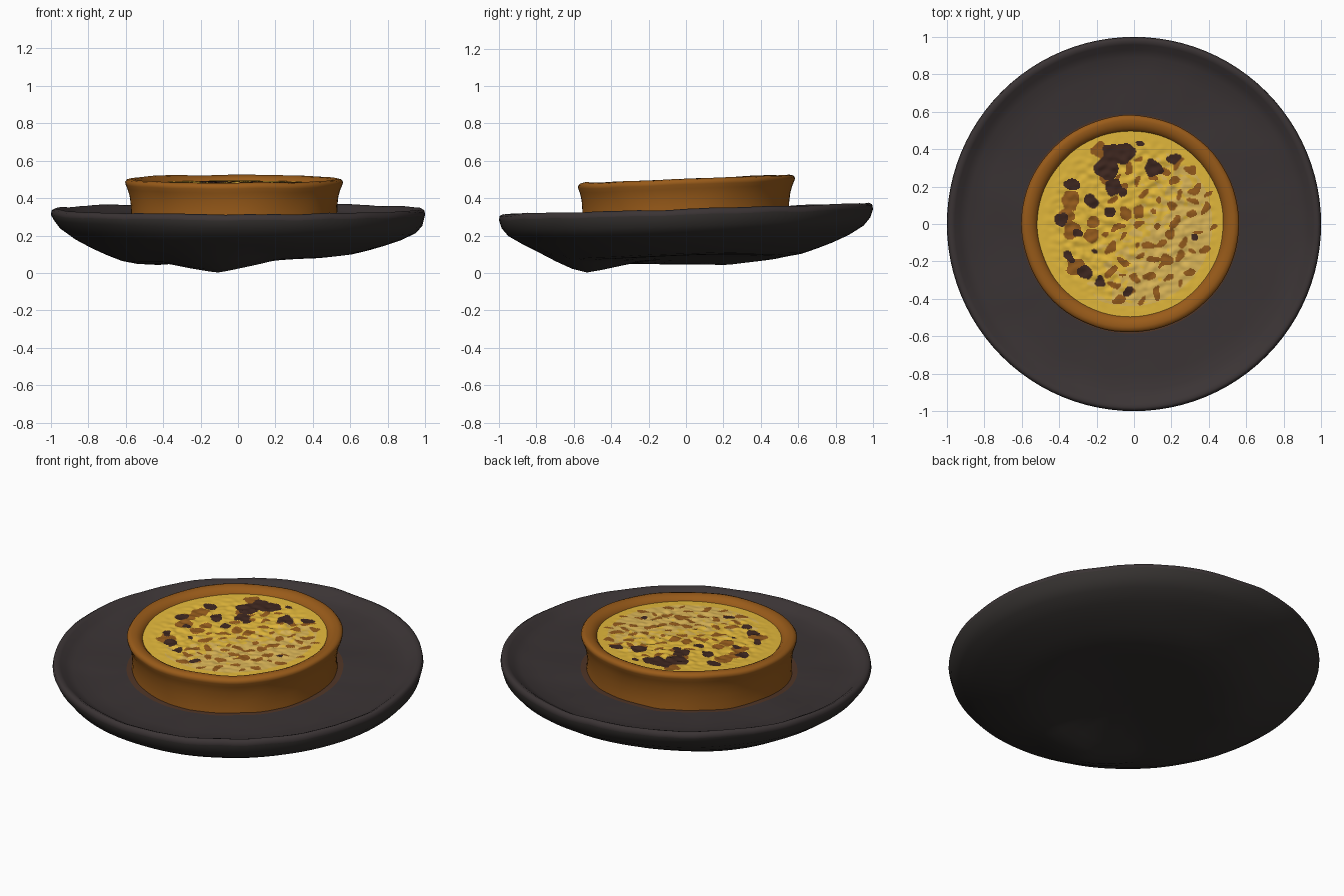
import bpy, bmesh, math, random
from mathutils import Vector, noise

if "Cube" in bpy.data.objects:
    bpy.data.objects.remove(bpy.data.objects["Cube"], do_unlink=True)
random.seed(4)


def material(name, rgb):
    m = bpy.data.materials.new(name)
    m.use_nodes = True
    colour = (*rgb, 1)
    m.diffuse_color = colour
    m.node_tree.nodes["Principled BSDF"].inputs["Base Color"].default_value = colour
    return m


charcoal = material("charcoal glaze", (0.043, 0.034, 0.035))
black = material("dark underside", (0.034, 0.030, 0.028))
pastry = material("baked pastry", (0.32, 0.105, 0.01))
stain = material("dark pastry crumb", (0.08, 0.036, 0.02))
custard = material("yellow custard", (0.78, 0.49, 0.045))
cream = material("pale custard", (0.72, 0.475, 0.10))
caramel = material("caramel brown", (0.30, 0.105, 0.012))
burnt = material("burnt brown", (0.048, 0.02, 0.014))


def finish(name, bm, mats, angle=60):
    mesh = bpy.data.meshes.new(name)
    bm.to_mesh(mesh)
    bm.free()
    for m in mats:
        mesh.materials.append(m)
    obj = bpy.data.objects.new(name, mesh)
    bpy.context.collection.objects.link(obj)
    bpy.ops.object.select_all(action="DESELECT")
    obj.select_set(True)
    bpy.context.view_layer.objects.active = obj
    bpy.ops.object.shade_smooth_by_angle(angle=math.radians(angle))
    return obj


def revolve(profile, segments, warp, centre_x=0):
    """Spin a (radius, height) profile, then move every point with warp."""
    bm = bmesh.new()
    rings = []
    for r, z in profile:
        ring = []
        for i in range(segments):
            a = math.tau * i / segments
            ring.append(bm.verts.new((r * math.cos(a), r * math.sin(a), z)))
        rings.append(ring)
    for a, b in zip(rings, rings[1:]):
        for i in range(segments):
            j = (i + 1) % segments
            bm.faces.new((a[i], a[j], b[j], b[i]))
    bmesh.ops.remove_doubles(bm, verts=bm.verts, dist=0.0001)
    for v in bm.verts:
        v.co.z += warp(v.co)
        v.co.x += centre_x
    bm.normal_update()
    return bm


# Plate: thin hand-made dish, tilted a little, with lumps underneath
underside = [(0, .083), (.15, .082), (.28, .079), (.4, .075), (.47, .073), (.54, .075),
             (.62, .086), (.7, .11), (.78, .139), (.87, .178), (.95, .226), (.985, .268)]
upper = [(1, .312), (.996, .334), (.98, .343), (.958, .333), (.93, .312), (.89, .296),
         (.8, .288), (.7, .284), (.585, .283), (.53, .283), (.3, .283), (0, .283)]
lumps = [(-.11, -.54, .3, .056), (-.42, .22, .4, .016)]


def plate_warp(co):
    r = math.hypot(co.x, co.y)
    tilt = 0.03 * co.y
    wobble = 0.007 * noise.noise(Vector((co.x * 4, co.y * 4, co.z * 3)))
    if co.z > 0.28:
        ripple = 0.004 * noise.noise(Vector((co.x * 9, co.y * 9, 2)))
        if r < 0.65:
            co.x -= 0.02
        return tilt + wobble + ripple
    drop = sum(h * max(0, 1 - math.hypot(co.x - x, co.y - y) / w) for x, y, w, h in lumps)
    return tilt + 0.12 * co.x * (.85 - r) - drop + wobble * 0.4


bm = revolve(underside + upper, 96, plate_warp)
for f in bm.faces:
    c = f.calc_center_median()
    if f.normal.z < -0.1:
        f.material_index = 1
    elif f.normal.z > 0 and math.hypot(c.x + .02, c.y) < 0.59:
        f.material_index = 2
finish("plate", bm, [charcoal, black, stain])

# Pastry shell: flared wall with a rounded lip
shell = [(.556, .265), (.552, .31), (.553, .36), (.558, .41), (.569, .45), (.578, .472),
         (.58, .486), (.571, .498), (.552, .503), (.528, .499), (.51, .49),
         (.497, .476), (.488, .455)]


def shell_warp(co):
    n = noise.noise(Vector((co.x * 5, co.y * 5, co.z * 5)))
    co.x *= 1 + 0.01 * n
    co.y *= 1 + 0.01 * n
    return 0.04 * co.y + 0.006 * noise.noise(Vector((co.x * 4, co.y * 4, 7)))


finish("pastry_shell", revolve(shell, 80, shell_warp, -.02), [pastry])

# Custard: fine bumpy disc, coloured face by face from spots
burnt_spots = [(-.15, .3, .065), (-.12, .37, .055), (-.05, .375, .055), (-.11, .2, .045),
               (-.23, .12, .036), (-.33, .21, .034), (-.385, .02, .034), (-.3, -.05, .027),
               (-.26, -.25, .035), (-.18, -.31, .03), (-.35, -.18, .025), (.1, .3, .044),
               (.21, .35, .032), (.33, -.07, .018), (-.03, -.36, .022), (.03, .43, .022),
               (-.13, .06, .026), (-.06, .17, .025), (-.21, -.15, .014)]
caramel_spots = [(-.34, .12, .05), (-.36, .05, .04), (-.33, -.03, .05), (-.23, -.06, .04),
                 (-.22, .01, .03), (-.31, -.23, .055), (-.18, .39, .04), (-.04, .06, .03),
                 (.17, -.19, .04)]

# Small caramel flecks, spread evenly over the middle and right
flecks = []
while len(flecks) < 60:
    x, y = random.uniform(-.16, .44), random.uniform(-.44, .36)
    clear = all(math.hypot(x - p[0], y - p[1]) > .063 for p in flecks)
    if math.hypot(x, y) < .43 and clear:
        flecks.append((x, y, random.uniform(.02, .04), random.uniform(-.6, 1.6)))


def inside(spots, x, y):
    return any(math.hypot(x - sx, y - sy) < r for sx, sy, r in spots)


def in_fleck(x, y):
    for fx, fy, r, a in flecks:
        u = (x - fx) * math.cos(a) + (y - fy) * math.sin(a)
        v = (y - fy) * math.cos(a) - (x - fx) * math.sin(a)
        if math.hypot(u, v * 1.8) < r:
            return True
    return False


bm = bmesh.new()
bmesh.ops.create_grid(bm, x_segments=190, y_segments=190, size=0.52)
outside = [v for v in bm.verts if v.co.length > 0.515]
bmesh.ops.delete(bm, geom=outside, context="VERTS")
for f in bm.faces:
    c = f.calc_center_median()
    x = c.x - .02 + .022 * noise.noise(c * 16)
    y = c.y + .022 * noise.noise(c * 16 + Vector((9, 4, 2)))
    grain = noise.noise(Vector((c.x * 22, c.y * 30, 3)))
    if inside(burnt_spots, x, y):
        f.material_index = 3
    elif inside(caramel_spots, x, y) or in_fleck(x, y):
        f.material_index = 2
    elif c.length < .44 and x - .6 * y + .4 * grain > .08:
        f.material_index = 1
for v in bm.verts:
    fade = max(0, min(1, (.48 - v.co.length) * 8))
    bump = noise.noise(Vector((v.co.x * 24, v.co.y * 28, 1)))
    v.co.z = .474 + .04 * v.co.y + .008 * bump * fade
    v.co.x -= .02
finish("custard_filling", bm, [custard, cream, caramel, burnt])
